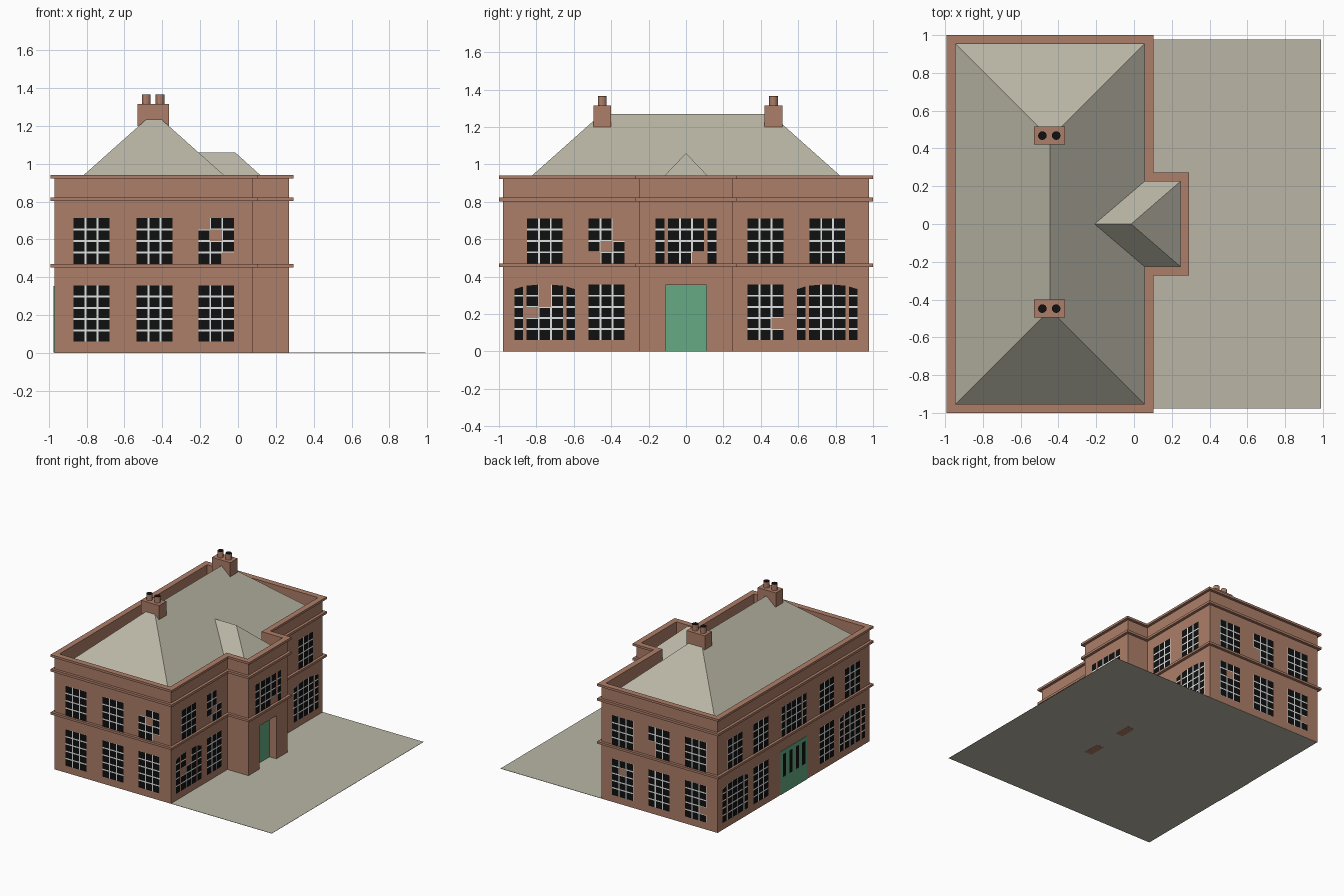
import bpy, bmesh, math
from mathutils import Vector

if "Cube" in bpy.data.objects:
    bpy.data.objects.remove(bpy.data.objects["Cube"])


def material(name, rgb):
    m = bpy.data.materials.new(name)
    m.diffuse_color = (*rgb, 1)
    m.use_nodes = True
    m.node_tree.nodes["Principled BSDF"].inputs["Base Color"].default_value = m.diffuse_color
    return m


BRICK = material("brick", (0.42, 0.21, 0.14))
ROOF = material("pale_slate", (0.49, 0.47, 0.38))
GREEN = material("green_paint", (0.13, 0.40, 0.23))
BLACK = material("black_glass", (0.005, 0.005, 0.005))
WHITE = material("white_bars", (0.74, 0.76, 0.76))

X0, X1, XP = -0.97, 0.08, 0.27      # back wall, front wall, porch front
YW, YP = 0.978, 0.25                # half widths of house and porch
EAVE = 0.825


def finish(bm, name, mat, fix=True):
    if fix:
        bmesh.ops.recalc_face_normals(bm, faces=bm.faces)
    me = bpy.data.meshes.new(name)
    bm.to_mesh(me)
    bm.free()
    me.materials.append(mat)
    ob = bpy.data.objects.new(name, me)
    bpy.context.collection.objects.link(ob)
    return ob


def mesh(name, verts, faces, mat, fix=True):
    bm = bmesh.new()
    vs = [bm.verts.new(v) for v in verts]
    for f in faces:
        bm.faces.new([vs[i] for i in f])
    return finish(bm, name, mat, fix)


def prism(name, pts, z0, z1, mat):
    n = len(pts)
    verts = [(x, y, z) for z in (z0, z1) for x, y in pts]
    faces = [tuple(range(n)), tuple(range(n, 2 * n))]
    faces += [(i, (i + 1) % n, n + (i + 1) % n, n + i) for i in range(n)]
    return mesh(name, verts, faces, mat)


def box(name, x0, x1, y0, y1, z0, z1, mat):
    return prism(name, [(x0, y0), (x1, y0), (x1, y1), (x0, y1)], z0, z1, mat)


def outline(d):
    """House footprint with porch, offset outwards by d."""
    a, b, c, w, p = X0 - d, X1 + d, XP + d, YW + d, YP + d
    return [(a, -w), (b, -w), (b, -p), (c, -p), (c, p), (b, p), (b, w), (a, w)]


def ring(name, d_in, d_out, z0, z1, mat):
    loops = [[(x, y, z) for x, y in outline(d)]
             for d, z in ((d_out, z0), (d_out, z1), (d_in, z1), (d_in, z0))]
    n = 8
    faces = [(k * n + i, k * n + (i + 1) % n,
              (k + 1) % 4 * n + (i + 1) % n, (k + 1) % 4 * n + i)
             for k in range(4) for i in range(n)]
    return mesh(name, sum(loops, []), faces, mat)


# Ground slab
box("ground", X0, 0.99, -YW, YW, 0.001, 0.003, ROOF)

# Walls: lower storey with a doorway notch, solid above, hollow parapet on top
DOOR_H, DOOR_W, DOOR_X = 0.355, 0.11, 0.205
o = outline(0)
notch = [(XP, -DOOR_W), (DOOR_X, -DOOR_W), (DOOR_X, DOOR_W), (XP, DOOR_W)]
prism("lower_walls", o[:4] + notch + o[4:], 0.002, DOOR_H, BRICK)
prism("upper_walls", o, DOOR_H, 0.82, BRICK)
ring("parapet", -0.025, 0, 0.81, 0.93, BRICK)
for s in (-1, 1):
    ya, yb = sorted((s * DOOR_W, s * YP))
    box("porch_pier_foot", DOOR_X, XP, ya, yb, 0, 0.01, BRICK)

# String courses and coping
for nm, z0, z1 in (("middle_band", 0.452, 0.47), ("cornice_band", 0.803, 0.822),
                   ("coping", 0.922, 0.94)):
    ring(nm, -0.025, 0.022, z0, z1, BRICK)

# Main hipped roof
ra, rb, ry, rx, rz, re = X0 + .025, X1 - .025, YW - .025, -0.445, 1.27, 0.453
mesh("main_roof",
     [(ra, -ry, EAVE), (rb, -ry, EAVE), (rb, ry, EAVE), (ra, ry, EAVE),
      (rx, -re, rz), (rx, re, rz)],
     [(0, 1, 4), (1, 2, 5, 4), (2, 3, 5), (3, 0, 4, 5), (0, 3, 2, 1)], ROOF)

# Porch roof running back into the main roof
pf, py, pz = XP - .025, YP - .025, 1.06
mesh("porch_roof",
     [(rb, -py, EAVE), (pf, -py, EAVE), (pf, py, EAVE), (rb, py, EAVE),
      (-0.015, 0, pz), (-0.21, 0, pz)],
     [(0, 1, 4, 5), (1, 2, 4), (2, 3, 5, 4)], ROOF, fix=False)

# Chimneys with two pots each
for yc in (-0.448, 0.468):
    box("chimney", -0.53, -0.365, yc - .047, yc + .047, 1.2, 1.315, BRICK)
    for xc in (-0.485, -0.412):
        circle = [(xc + .023 * math.cos(a * math.pi / 6),
                   yc + .023 * math.sin(a * math.pi / 6)) for a in range(12)]
        prism("chimney_pot", circle, 1.31, 1.363, BRICK)
        prism("pot_mouth", circle, 1.363, 1.366, BLACK)

# Window panes: u runs left to right as seen from outside each wall
WALLS = {"front": ((1, 0), YW), "right": ((0, 1), X1), "porch": ((0, 1), XP),
         "rear": ((-1, 0), YW), "left": ((0, -1), -X0)}
glass, bars = bmesh.new(), bmesh.new()


def plate(bm, wall, off, u0, u1, z0, za, zb):
    """Flat patch on a wall; za and zb are the left and right top heights."""
    (dx, dy), dist = WALLS[wall]
    n = dist + off
    pts = ((u0, z0), (u1, z0), (u1, zb), (u0, za))
    bm.faces.new([bm.verts.new((u * dx + n * dy, u * dy - n * dx, z)) for u, z in pts])


def window(wall, uc, w, z0, z1, cols, rows, missing=(), arch=None):
    """Grid of panes; arch is the centre line of a curved head."""
    cw, rh, g = w / cols, (z1 - z0) / rows, 0.005

    def head(u, z):
        return z if arch is None else min(z, 0.362 - 0.028 * ((u - arch) / 0.16) ** 2)
    for i in range(cols):
        for j in range(rows):
            if (i, j) in missing:
                continue
            u0, u1 = uc - w / 2 + i * cw, uc - w / 2 + (i + 1) * cw
            a, b = z0 + j * rh, z0 + (j + 1) * rh
            plate(bars, wall, .002, u0, u1, a, head(u0, b), head(u1, b))
            u0, u1 = u0 + g * (i > 0), u1 - g * (i < cols - 1)
            a, b = a + g * (j > 0), b - g * (j < rows - 1)
            plate(glass, wall, .004, u0, u1, a, head(u0, b), head(u1, b))


LOW, HIGH = (0.06, 0.357), (0.47, 0.712)


def triple(wall, uc, z, rows, missing=(), arch=None):
    window(wall, uc, 0.195, *z, 3, rows, missing, arch)
    for s in (-1, 1):
        window(wall, uc + s * 0.139, 0.047, *z, 1, rows, (), arch)


# Broken panes as (column, row from below)
BROKEN = {("front", 2, 1): [(0, 3), (1, 2), (2, 0)],
          ("rear", 1, 1): [(0, 0), (0, 1)],
          ("rear", 0, 0): [(1, 3)], ("rear", 2, 0): [(2, 1)],
          ("right", -0.425, 1): [(2, 3), (2, 2), (1, 1), (0, 0)],
          ("right", 0.425, 0): [(2, 1)],
          ("right", -0.755, 0): [(1, 4), (1, 3), (0, 2)]}

# End walls: three columns on two floors
for wall, s in (("front", 1), ("rear", -1)):
    for k, xc in enumerate(sorted(s * x for x in (-0.775, -0.442, -0.115))):
        for f, (z, rows) in enumerate(((LOW, 5), (HIGH, 4))):
            window(wall, xc, 0.19, *z, 3, rows, BROKEN.get((wall, k, f), ()))

# Long walls: arched triples, plain windows and a central triple
for wall in ("right", "left"):
    for s in (-1, 1):
        a, b = s * 0.755, s * 0.425
        triple(wall, a, LOW, 5, BROKEN.get((wall, a, 0), ()), a)
        window(wall, b, 0.19, *LOW, 3, 5, BROKEN.get((wall, b, 0), ()))
        window(wall, a, 0.19, *HIGH, 3, 4)
        window(wall, b, 0.19, *HIGH, 3, 4, BROKEN.get((wall, b, 1), ()))
triple("porch", 0, HIGH, 4, [(2, 0)])
triple("left", 0, HIGH, 4)

# Doors: recessed porch door, and a wide back door with glazed slots
box("porch_door", DOOR_X, DOOR_X + .003, -DOOR_W, DOOR_W, 0.003, DOOR_H, GREEN)
box("back_door", X0 - .004, X0, -0.17, 0.17, 0.002, DOOR_H, GREEN)
for u in (-0.125, -0.042, 0.042, 0.125):
    plate(glass, "left", .006, u - .02, u + .02, 0.14, 0.325, 0.325)

finish(glass, "window_panes", BLACK, fix=False)
finish(bars, "window_bars", WHITE, fix=False)
